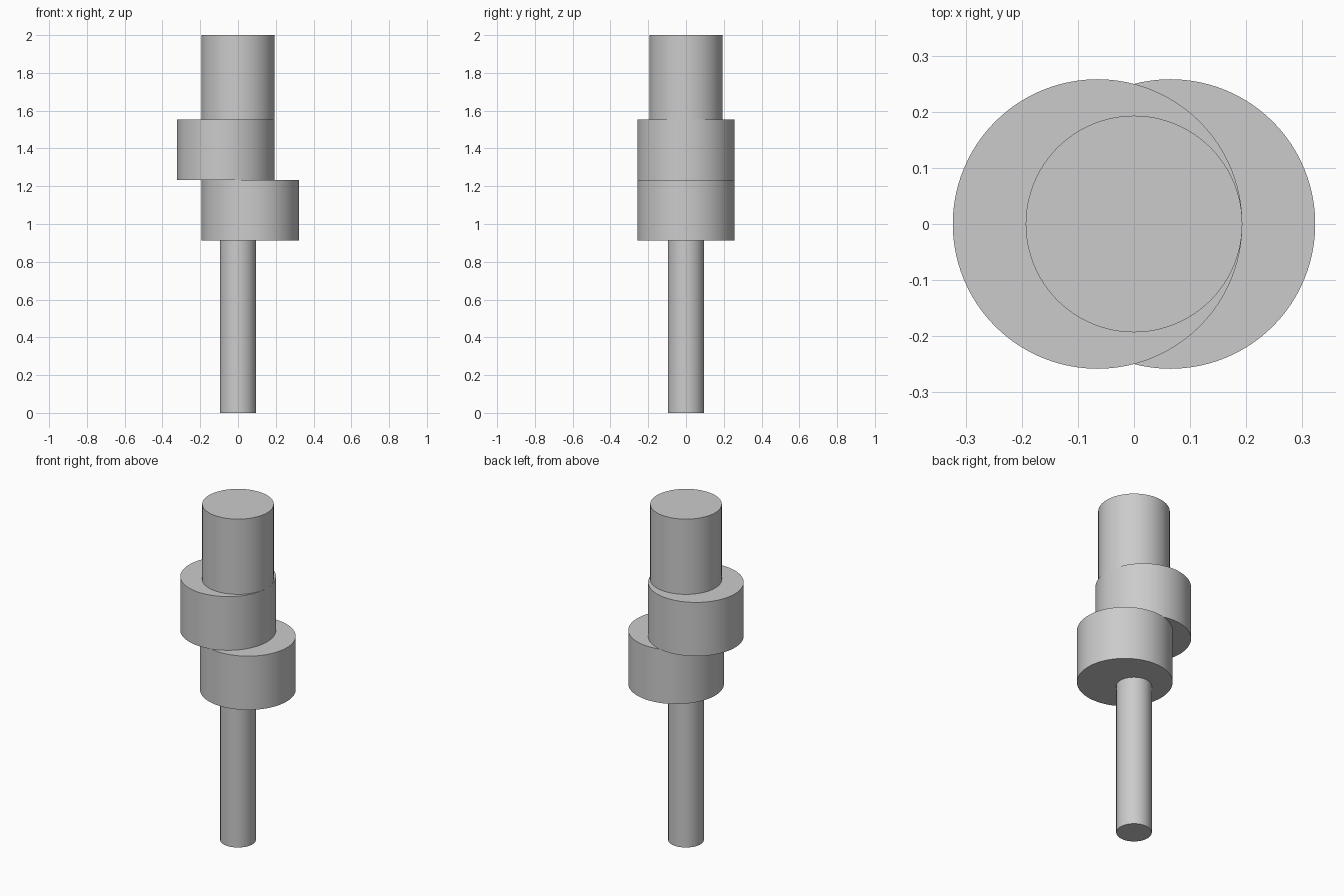
import bpy
import math

cube = bpy.data.objects.get("Cube")
if cube:
    bpy.data.objects.remove(cube, do_unlink=True)

# Single plain metal colour
grey = bpy.data.materials.new("steel_grey")
grey.use_nodes = True
colour = (0.6, 0.6, 0.6, 1)
grey.diffuse_color = colour
grey.node_tree.nodes["Principled BSDF"].inputs["Base Color"].default_value = colour


def cylinder(name, radius, x, bottom, top):
    """Upright smooth-sided cylinder between two heights."""
    bpy.ops.mesh.primitive_cylinder_add(
        vertices=96, radius=radius, depth=top - bottom,
        location=(x, 0, (bottom + top) / 2))
    obj = bpy.context.object
    obj.name = obj.data.name = name
    obj.data.materials.append(grey)
    bpy.ops.object.shade_smooth_by_angle(angle=math.radians(30))
    return obj


# Section heights along the shaft
shaft_top, lobe_joint, lobe_top, total = 0.912, 1.232, 1.552, 2.0
lobe_radius, offset = 0.258, 0.065

# Thin shaft, two opposed eccentric lobes, thick journal
cylinder("lower_shaft", 0.096, 0, 0, shaft_top)
cylinder("lower_eccentric", lobe_radius, offset, shaft_top, lobe_joint)
cylinder("upper_eccentric", lobe_radius, -offset, lobe_joint, lobe_top)
cylinder("upper_journal", 0.193, 0, lobe_top, total)
